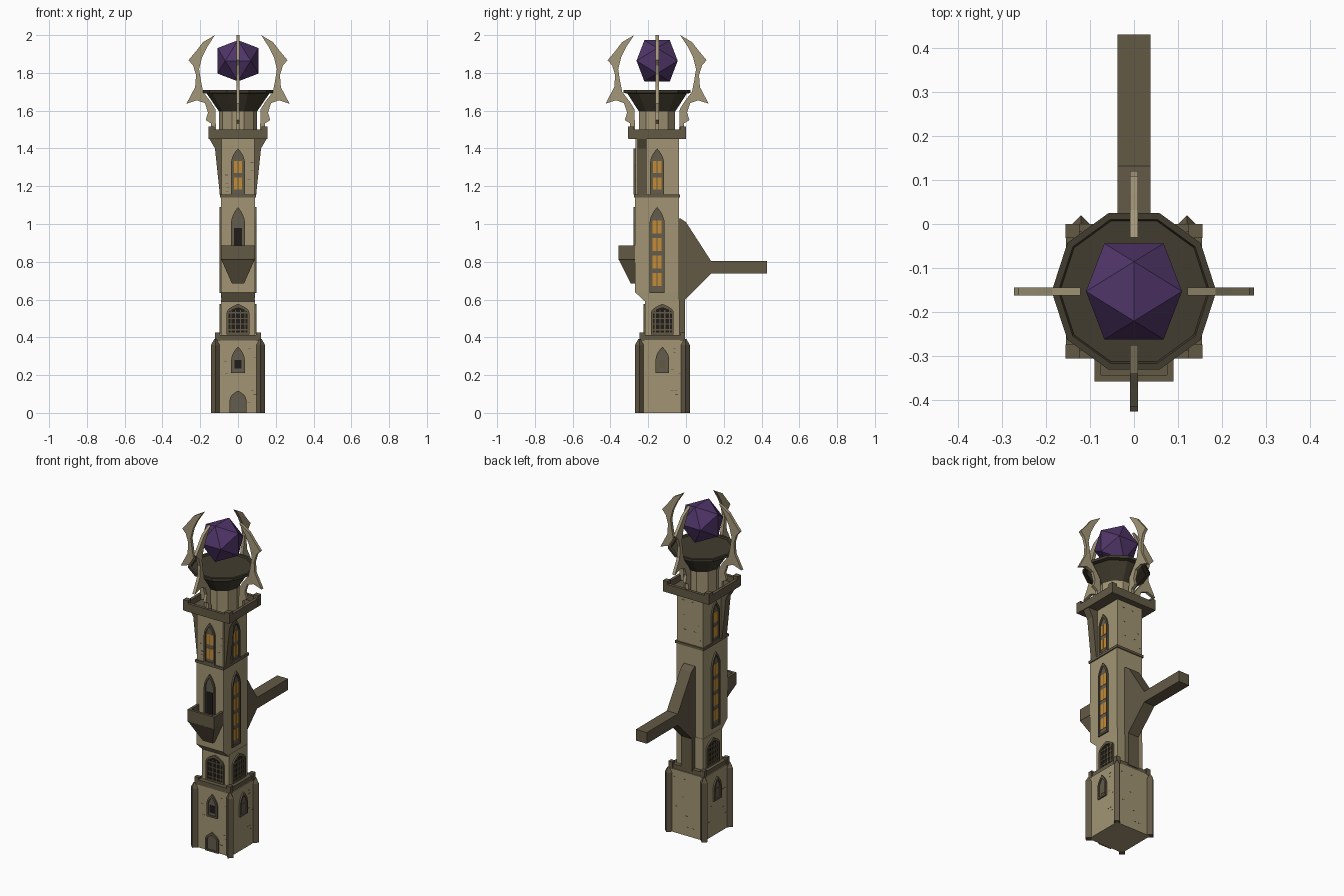
import bpy, bmesh, math, random
from mathutils import Vector

if "Cube" in bpy.data.objects:
    bpy.data.objects.remove(bpy.data.objects["Cube"])

random.seed(4)
CY = -0.153      # axis of the upper tower
BY = -0.125      # axis of the base


def material(name, rgb):
    m = bpy.data.materials.new(name)
    m.diffuse_color = (*rgb, 1)
    m.use_nodes = True
    m.node_tree.nodes["Principled BSDF"].inputs["Base Color"].default_value = m.diffuse_color
    return m


WALL = material("tan stone", (0.36, 0.30, 0.175))
TRIM = material("brown stone", (0.125, 0.100, 0.060))
BOWL = material("dark bronze", (0.055, 0.045, 0.028))
CLAW = material("pale horn", (0.37, 0.31, 0.19))
ORB = material("purple crystal", (0.080, 0.036, 0.140))
GLOW = material("amber glass", (0.55, 0.26, 0.035))
PANE = material("grey glass", (0.125, 0.110, 0.080))
DARK = material("black iron", (0.014, 0.012, 0.010))


def finish(name, bm, mat):
    bmesh.ops.recalc_face_normals(bm, faces=bm.faces)
    me = bpy.data.meshes.new(name)
    bm.to_mesh(me)
    bm.free()
    me.materials.append(mat)
    ob = bpy.data.objects.new(name, me)
    bpy.context.collection.objects.link(ob)
    return ob


def loft(name, rings, mat, closed=False):
    """Skin equal-sized rings; cap the ends, or join last to first."""
    bm = bmesh.new()
    vs = [[bm.verts.new(p) for p in r] for r in rings]
    n = len(vs[0])
    pairs = list(zip(vs, vs[1:])) + ([(vs[-1], vs[0])] if closed else [])
    for a, b in pairs:
        for i in range(n):
            j = (i + 1) % n
            bm.faces.new((a[i], a[j], b[j], b[i]))
    if not closed:
        bm.faces.new(vs[0])
        bm.faces.new(vs[-1])
    return finish(name, bm, mat)


def rect(hx, y0, y1, z, cx=0.0):
    return [(cx - hx, y0, z), (cx + hx, y0, z), (cx + hx, y1, z), (cx - hx, y1, z)]


def box(name, cx, hx, y0, y1, z0, z1, mat):
    return loft(name, [rect(hx, y0, y1, z0, cx), rect(hx, y0, y1, z1, cx)], mat)


def ngon(r, z, n=10, cx=0.0, cy=CY):
    return [(cx + r * math.cos(2 * math.pi * i / n), cy + r * math.sin(2 * math.pi * i / n), z)
            for i in range(n)]


# ---- tower body ----
box("base_block", 0, 0.12, BY - 0.12, BY + 0.12, 0, 0.385, WALL)
box("base_parapet", 0, 0.115, BY - 0.122, BY + 0.115, 0.382, 0.412, TRIM)
for sx in (-1, 1):
    for sy in (-1, 1):
        x, y = 0.12 * sx, BY + 0.122 * sy
        loft("base_corner_pillar", [ngon(0.023, z, 4, x, y) for z in (0, 0.36)]
             + [ngon(0.006, 0.39, 4, x, y)], TRIM)
        x, y = 0.108 * sx, BY + 0.108 * sy
        box("base_corner_cap", x, 0.013, y - 0.013, y + 0.013, 0.38, 0.425, TRIM)
        x, y = 0.140 * sx, CY + 0.137 * sy
        box("platform_corner_cap", x, 0.016, y - 0.016, y + 0.016, 1.452, 1.517, TRIM)
box("lower_shaft", 0, 0.090, -0.217, -0.035, 0.385, 0.60, WALL)
loft("middle_shaft", [rect(0.088, -0.217, -0.037, 0.59), rect(0.090, -0.269, -0.037, 0.638),
                      rect(0.090, -0.269, -0.037, 1.15)], WALL)
box("string_course", 0, 0.096, -0.276, -0.031, 1.14, 1.155, TRIM)
box("upper_shaft", 0, 0.088, -0.268, -0.038, 1.15, 1.455, WALL)

# ---- flared side brackets under the platform ----
for s in (-1, 1):
    prof = [(0.085, 1.155), (0.096, 1.155), (0.122, 1.40), (0.152, 1.452), (0.085, 1.452)]
    loft("platform_bracket", [[(s * x, y, z) for x, z in prof] for y in (-0.256, -0.21)], TRIM)

# ---- platform tray, drum and bowl ----
loft("platform_tray", [rect(0.155, -0.305, 0.0, 1.45), rect(0.155, -0.305, 0.0, 1.5),
                       rect(0.137, -0.287, -0.018, 1.5), rect(0.137, -0.287, -0.018, 1.465)], TRIM)
loft("drum", [ngon(0.1, 1.46), ngon(0.1, 1.61)], WALL)
loft("bowl", [ngon(r, z) for r, z in ((0.1, 1.595), (0.128, 1.635), (0.165, 1.69), (0.187, 1.694),
                                      (0.187, 1.71), (0.172, 1.71), (0.168, 1.702))], BOWL)

# ---- crystal: icosahedron from three golden rectangles ----
bm = bmesh.new()
phi = (1 + 5 ** 0.5) / 2
k = 0.109 / phi
for a in (-1, 1):
    for b in (-phi, phi):
        for p in ((0, a, b), (a, b, 0), (b, 0, a)):
            bm.verts.new(Vector(p) * k + Vector((0, CY, 1.864)))
bmesh.ops.convex_hull(bm, input=bm.verts)
finish("crystal_orb", bm, ORB)

# ---- four claws around the crystal ----
claw = [(0.122, 2.0), (0.185, 1.963), (0.222, 1.915), (0.262, 1.867), (0.238, 1.84), (0.222, 1.788),
        (0.227, 1.724), (0.273, 1.637), (0.217, 1.655), (0.175, 1.64), (0.159, 1.59), (0.171, 1.55),
        (0.143, 1.533), (0.143, 1.47), (0.116, 1.47), (0.12, 1.607), (0.143, 1.645), (0.185, 1.70),
        (0.196, 1.756), (0.206, 1.82), (0.19, 1.883), (0.164, 1.936)]
for i in range(4):
    c, s = round(math.cos(i * math.pi / 2)), round(math.sin(i * math.pi / 2))
    loft("claw", [[(r * c - w * s, CY + r * s + w * c, z) for r, z in claw]
                  for w in (-0.009, 0.009)], CLAW)

# ---- rear bridge beam and its support ----
support = [(-0.05, 1.03), (-0.03, 1.03), (0.0, 1.01), (0.132, 0.805), (0.43, 0.805), (0.43, 0.737),
           (0.132, 0.737), (-0.005, 0.60), (-0.005, 0.40), (-0.05, 0.40)]
loft("rear_bridge", [[(x, y, z) for y, z in support] for x in (-0.037, 0.037)], TRIM)

# ---- front balcony ----
loft("balcony", [rect(0.032, -0.292, -0.26, 0.685), rect(0.088, -0.355, -0.26, 0.81),
                 rect(0.090, -0.358, -0.26, 0.812), rect(0.090, -0.358, -0.26, 0.885),
                 rect(0.075, -0.343, -0.262, 0.885), rect(0.075, -0.343, -0.262, 0.835)], TRIM)


# ---- windows and doors, placed on a wall by side ----
def on_wall(side, centre, face):
    """Map (u, z, depth) on a wall to world space."""
    return {"front": lambda u, z, d: (centre + u, face - d, z),
            "back": lambda u, z, d: (centre - u, face + d, z),
            "right": lambda u, z, d: (face + d, centre + u, z),
            "left": lambda u, z, d: (-face - d, centre - u, z)}[side]


def arch(hw, z0, spring, top, n=5):
    left = [(-hw * (1 - (i / n) ** 2), spring + (top - spring) * i / n) for i in range(n + 1)]
    return [(hw, z0), (-hw, z0)] + left + [(-u, z) for u, z in reversed(left[:-1])]


def plate(name, put, u0, u1, z0, z1, d0, d1, mat):
    quad = [(u0, z0), (u1, z0), (u1, z1), (u0, z1)]
    loft(name, [[put(u, z, d) for u, z in quad] for d in (d0, d1)], mat)


def window(name, put, hw, z0, spring, top, pane=PANE, t=0.010, depth=0.009):
    outer, inner = arch(hw, z0, spring, top), arch(hw - t, z0 + t, spring, top - 1.8 * t)
    at = lambda line, d: [put(u, z, d) for u, z in line]
    loft(name + "_frame", [at(outer, -0.002), at(outer, depth), at(inner, depth), at(inner, -0.002)],
         TRIM, closed=True)
    loft(name + "_pane", [at(inner, -0.002), at(inner, 0.002)], pane)


def glow_panes(put, hw, z0, z1, rows):
    step = (z1 - z0) / rows
    for i in range(rows):
        for s in (-1, 1):
            u = s * hw / 2
            plate("amber_pane", put, u - hw * 0.42, u + hw * 0.42, z0 + i * step + 0.012,
                  z0 + (i + 1) * step - 0.012, 0.001, 0.004, GLOW)


def grille(put, hw, z0, z1):
    for i in range(4):
        u = hw * (i - 1.5) / 2
        plate("grille_bar", put, u - 0.003, u + 0.003, z0, z1, 0.001, 0.006, TRIM)
        z = z0 + (z1 - z0) * (i + 0.5) / 4
        plate("grille_bar", put, -hw, hw, z - 0.003, z + 0.003, 0.001, 0.006, TRIM)


SIDES = [("front", 0, -0.245, -0.217, -0.269), ("right", BY, 0.12, 0.09, 0.09),
         ("left", BY, 0.12, 0.09, 0.09)]
for side, low_c, base_f, low_f, mid_f in SIDES:
    front = side == "front"
    sgn_c = 0 if front else CY
    put = on_wall(side, low_c, base_f)
    window("base_window", put, 0.036, 0.21, 0.28, 0.35)
    plate("base_window_core", put, -0.018, 0.018, 0.235, 0.28, 0.001, 0.004, DARK if front else TRIM)
    put = on_wall(side, low_c, low_f)
    window("barred_window", put, 0.060, 0.415, 0.53, 0.577, DARK)
    grille(put, 0.05, 0.425, 0.545)
    up = on_wall(side, sgn_c, -0.268 if front else 0.088)
    window("upper_window", up, 0.037, 1.155, 1.32, 1.40)
    glow_panes(up, 0.024, 1.17, 1.345, 2)
    mid = on_wall(side, sgn_c, mid_f)
    if front:
        window("balcony_door", mid, 0.037, 0.84, 1.00, 1.09)
        plate("balcony_door_leaf", mid, -0.02, 0.02, 0.85, 0.98, 0.001, 0.004, DARK)
    else:
        window("tall_window", mid, 0.040, 0.636, 1.00, 1.09)
        glow_panes(mid, 0.026, 0.66, 1.03, 4)
window("entrance_door", on_wall("front", 0, -0.245), 0.044, -0.008 + 0.008, 0.07, 0.118)

# ---- scattered mortar marks ----
WALLS = [("front", 0, -0.245, 0.05, 0.1, 0.03, 0.36), ("right", BY, 0.12, 0.05, 0.1, 0.03, 0.36),
         ("left", BY, 0.12, 0.05, 0.1, 0.03, 0.36), ("back", 0, -0.005, 0.0, 0.09, 0.03, 0.36),
         ("front", 0, -0.268, 0.05, 0.075, 1.17, 1.43), ("back", 0, -0.038, 0.0, 0.075, 1.17, 1.43)]
for side, c, f, u0, u1, z0, z1 in WALLS:
    put = on_wall(side, c, f)
    for i in range(7):
        u = random.choice((-1, 1)) * random.uniform(u0, u1)
        z = z0 + round(random.uniform(0, z1 - z0) / 0.022) * 0.022
        plate("mortar_mark", put, u - 0.008, u + 0.008, z, z + 0.003, -0.001, 0.001, TRIM)
